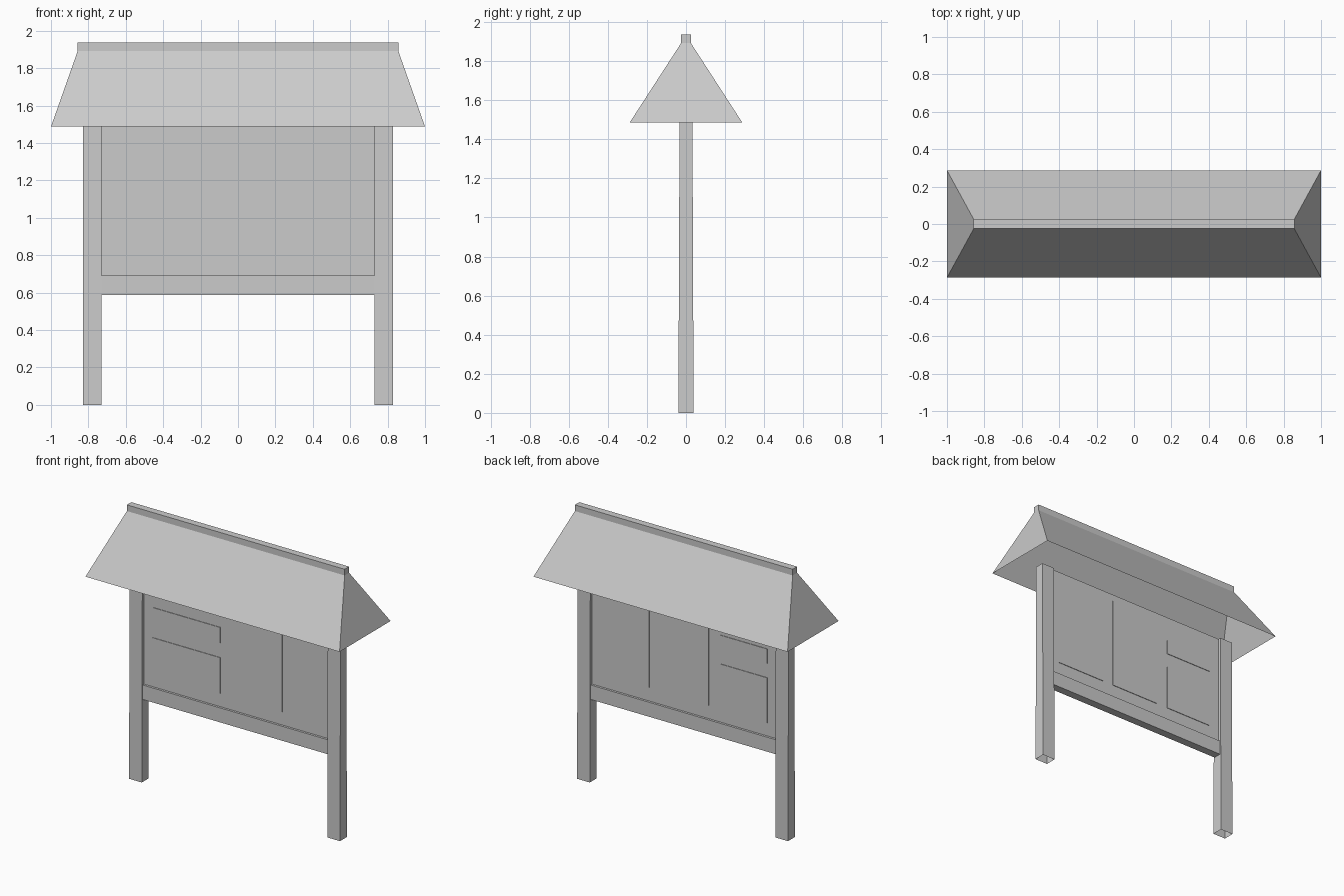
import bpy
import bmesh

if "Cube" in bpy.data.objects:
    bpy.data.objects.remove(bpy.data.objects["Cube"], do_unlink=True)

GREY = (0.6, 0.6, 0.6, 1)
grey = bpy.data.materials.new("plain grey")
grey.use_nodes = True
grey.diffuse_color = GREY
grey.node_tree.nodes["Principled BSDF"].inputs["Base Color"].default_value = GREY


def loft(name, sections, x=0, y=0, open_bottom=False):
    """Stack of rectangles (z, half width, half depth) joined by flat sides."""
    bm = bmesh.new()
    rings = [[bm.verts.new((x + sx * w, y + sy * d, z))
              for sx, sy in ((-1, -1), (1, -1), (1, 1), (-1, 1))]
             for z, w, d in sections]
    for low, high in zip(rings, rings[1:]):
        for i in range(4):
            j = (i + 1) % 4
            bm.faces.new((low[i], low[j], high[j], high[i]))
    bm.faces.new(rings[-1])
    if not open_bottom:
        bm.faces.new(rings[0][::-1])
    mesh = bpy.data.meshes.new(name)
    bm.to_mesh(mesh)
    bm.free()
    mesh.materials.append(grey)
    obj = bpy.data.objects.new(name, mesh)
    bpy.context.collection.objects.link(obj)
    return obj


EAVE = 1.487
WALL = 0.013   # half thickness of the board

# Posts, slightly deeper at the foot
for side, sx in (("left", 1), ("right", -1)):
    loft(side + "_post", [(0, 0.05, 0.039), (EAVE, 0.05, 0.033)],
         x=sx * 0.78, open_bottom=True)

# Board and bottom rail between the posts
loft("notice_board", [(0.66, 0.73, WALL), (EAVE, 0.73, WALL)])
loft("bottom_rail", [(0.587, 0.73, 0.029), (0.69, 0.73, 0.029)])

# Hollow hipped roof rising into its ridge cap
loft("roof", [(EAVE, 1, 0.287), (1.892, 0.857, 0.025), (1.936, 0.857, 0.025)],
     open_bottom=True)

# Sheets pinned on each face: x from, x to, z from, z to
sheets = {
    "front": (-1, [(-0.66, -0.13, 0.785, 1.04), (-0.66, -0.13, 1.145, 1.255),
                   (-0.03, 0.36, 0.785, 1.435), (0.455, 0.66, 0.785, 1.435)]),
    "back": (1, [(0.28, 0.67, 0.785, 1.435), (-0.19, 0.2, 0.785, 1.435),
                 (-0.65, -0.28, 0.785, 1.105), (-0.65, -0.28, 1.205, 1.31)]),
}
for face, (sy, rects) in sheets.items():
    for n, (x0, x1, z0, z1) in enumerate(rects, 1):
        half = (x1 - x0) / 2
        loft(f"{face}_sheet_{n}", [(z0, half, 0.002), (z1, half, 0.002)],
             x=(x0 + x1) / 2, y=sy * (WALL + 0.002))
